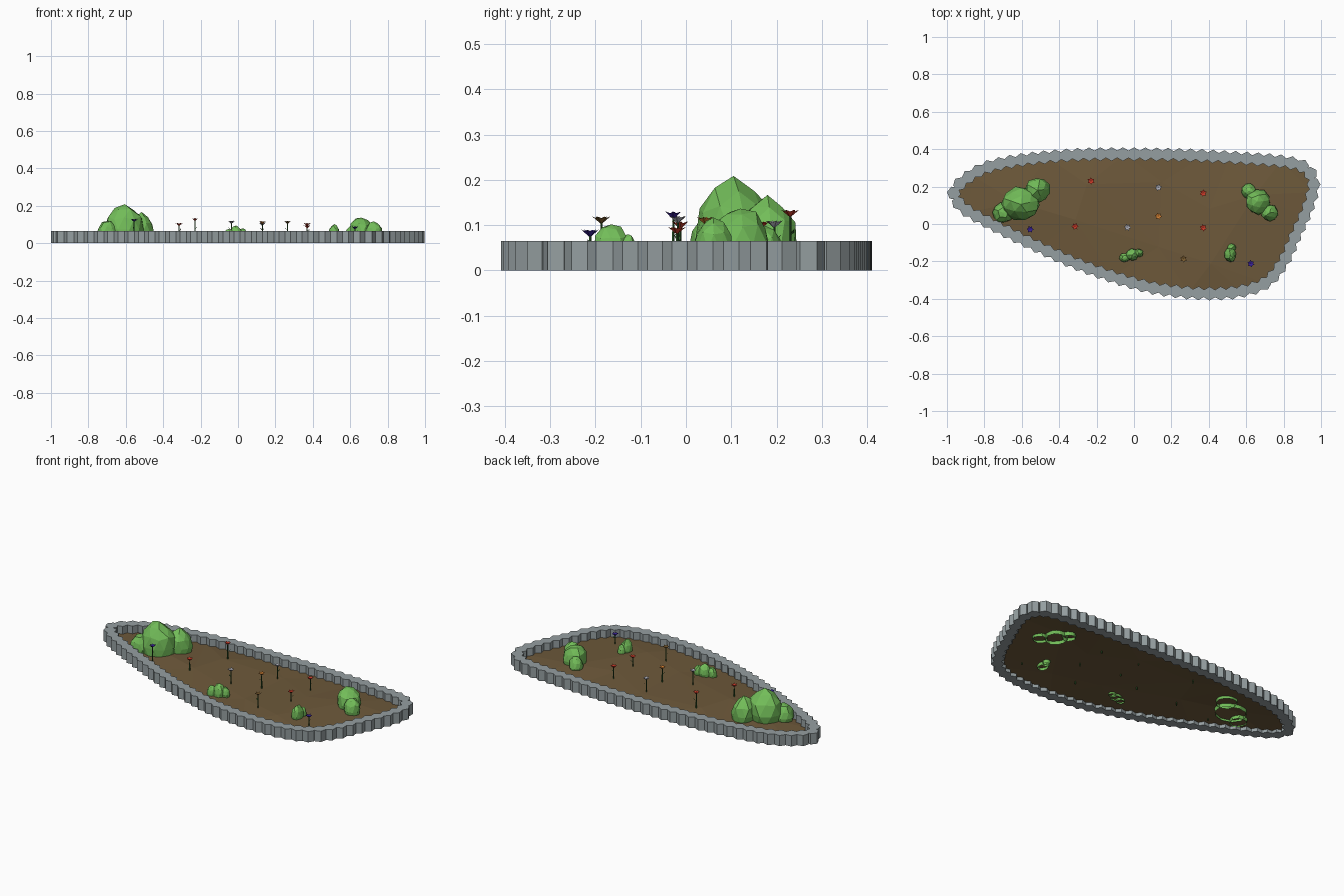
import bpy, bmesh, math, random
from mathutils import Vector, Matrix
from mathutils.geometry import delaunay_2d_cdt

if "Cube" in bpy.data.objects:
    bpy.data.objects.remove(bpy.data.objects["Cube"])

random.seed(4)


def material(name, r, g, b):
    m = bpy.data.materials.new(name)
    m.diffuse_color = (r, g, b, 1)
    m.use_nodes = True
    m.node_tree.nodes["Principled BSDF"].inputs["Base Color"].default_value = m.diffuse_color
    return m


STONE = material("stone grey", 0.30, 0.345, 0.355)
SOIL = material("soil brown", 0.155, 0.10, 0.043)
LEAF = material("bush green", 0.17, 0.51, 0.10)
STEM = material("stem green", 0.03, 0.12, 0.025)
RED = material("petal red", 0.55, 0.04, 0.02)
ORANGE = material("petal orange", 0.60, 0.20, 0.03)
PURPLE = material("petal purple", 0.04, 0.015, 0.30)
PALE = material("petal pale grey", 0.40, 0.40, 0.45)
RUST = material("petal ochre", 0.20, 0.11, 0.03)


def finish(name, bm, *mats):
    me = bpy.data.meshes.new(name)
    bm.to_mesh(me)
    bm.free()
    ob = bpy.data.objects.new(name, me)
    bpy.context.collection.objects.link(ob)
    for m in mats:
        me.materials.append(m)
    return ob


# Bed outline: centre line of the stone edging
OUTLINE = [(-.963, .165), (-.90, .24), (-.78, .305), (-.58, .345), (-.30, .37), (0, .373),
           (.30, .367), (.60, .35), (.82, .33), (.92, .295), (.96, .215), (.93, .09),
           (.86, -.07), (.80, -.20), (.71, -.31), (.57, -.36), (.40, -.372), (.20, -.357),
           (0, -.317), (-.30, -.215), (-.58, -.09), (-.78, .01), (-.91, .085)]


def smooth_loop(pts, steps=12):
    """Closed Catmull-Rom curve through the points."""
    n, out = len(pts), []
    for i in range(n):
        a, b, c, d = (Vector(pts[(i + k) % n]) for k in (-1, 0, 1, 2))
        for s in range(steps):
            t = s / steps
            out.append(.5 * (2 * b + (c - a) * t + (2 * a - 5 * b + 4 * c - d) * t * t
                             + (3 * b - a - 3 * c + d) * t ** 3))
    return out


def resample(loop, spacing):
    segs = [(loop[i], loop[(i + 1) % len(loop)]) for i in range(len(loop))]
    total = sum((b - a).length for a, b in segs)
    n = round(total / spacing)
    out, run, k = [], 0.0, 0
    for a, b in segs:
        l = (b - a).length
        while k < n and k * total / n < run + l:
            out.append((a.lerp(b, (k * total / n - run) / l), (b - a).normalized()))
            k += 1
        run += l
    return out


loop = smooth_loop(OUTLINE)

# Edging: hexagonal stones, points facing in and out
bm = bmesh.new()
for p, t in resample(loop, 0.06):
    ang = math.atan2(t.y, t.x) + math.pi / 2
    ring = [(p.x + .037 * math.cos(ang + k * math.pi / 3),
             p.y + .037 * math.sin(ang + k * math.pi / 3)) for k in range(6)]
    low = [bm.verts.new((x, y, 0)) for x, y in ring]
    top = [bm.verts.new((x, y, .065)) for x, y in ring]
    bm.faces.new(low[::-1])
    bm.faces.new(top)
    for k in range(6):
        j = (k + 1) % 6
        bm.faces.new((low[k], low[j], top[j], top[k]))
finish("stone_edging", bm, STONE)

# Soil: uneven triangulated sheet inside the edging
edge = [p for p, t in resample(loop, 0.14)]
inner = [Vector((x + random.uniform(-.06, .06), y + random.uniform(-.04, .04)))
         for x, y in ((-.6, .15), (-.3, .05), (-.2, .22), (.1, .2), (.1, -.1),
                      (.4, .1), (.45, -.18), (.68, .12))]
n = len(edge)
res = delaunay_2d_cdt(edge + inner, [], [list(range(n))], 1, 1e-5)
bm = bmesh.new()
vs = [bm.verts.new((v.x, v.y, .018 if i < n else random.uniform(.015, .04)))
      for i, v in enumerate(res[0])]
for f in res[2]:
    bm.faces.new([vs[i] for i in f])
bmesh.ops.recalc_face_normals(bm, faces=bm.faces)
if sum(f.normal.z for f in bm.faces) < 0:
    bmesh.ops.reverse_faces(bm, faces=bm.faces)
finish("soil", bm, SOIL)


# Bushes: clusters of faceted domes, open underneath (x, y, radius x, radius y, top)
def bush(name, lumps):
    whole = bmesh.new()
    for x, y, rx, ry, top in lumps:
        bm = bmesh.new()
        bmesh.ops.create_icosphere(bm, subdivisions=2, radius=1)
        base = .015 + .3 * (top - .015)
        spin = Matrix.Rotation(random.uniform(0, 6), 3, 'Z')
        for v in bm.verts:
            c = spin @ v.co * random.uniform(.9, 1.04)
            v.co = (x + c.x * rx, y + c.y * ry, base + c.z * (top - base))
        bmesh.ops.bisect_plane(bm, geom=bm.verts[:] + bm.edges[:] + bm.faces[:],
                               plane_co=(0, 0, .012), plane_no=(0, 0, 1), clear_inner=True)
        tmp = bpy.data.meshes.new("lump")
        bm.to_mesh(tmp)
        bm.free()
        whole.from_mesh(tmp)
        bpy.data.meshes.remove(tmp)
    finish(name, whole, LEAF)


bush("bush_left", [(-.605, .105, .108, .095, .205), (-.515, .18, .07, .07, .163),
                   (-.70, .06, .056, .056, .125)])
bush("bush_right", [(.66, .12, .068, .07, .145), (.615, .175, .042, .042, .10),
                    (.725, .06, .048, .046, .118)])
bush("bush_front", [(-.01, -.165, .035, .033, .096), (-.05, -.18, .03, .025, .078),
                    (.025, -.155, .026, .022, .082)])
bush("bush_front_right", [(.515, -.165, .032, .042, .105), (.522, -.128, .024, .024, .082)])


# Flowers: thin stem, one leaf, and a six-pointed cup
def flower(name, x, y, top, petal):
    bm = bmesh.new()
    bmesh.ops.create_cone(bm, cap_ends=True, segments=5, radius1=.0032, radius2=.0028,
                          depth=top - .022,
                          matrix=Matrix.Translation((x, y, (top - .012 + .01) / 2)))
    a = random.uniform(0, 6)
    z = .02 + (top - .02) * .5
    d, s = Vector((math.cos(a), math.sin(a), 0)), Vector((-math.sin(a), math.cos(a), 0))
    o = Vector((x, y, z))
    up = Vector((0, 0, 1))
    bm.faces.new([bm.verts.new(c) for c in
                  (o, o + d * .009 - s * .004 + up * .006, o + d * .016 + up * .014,
                   o + d * .009 + s * .004 + up * .006)])
    rim = []
    for k in range(12):
        r, h = (.020, top) if k % 2 == 0 else (.012, top - .004)
        b = a + k * math.pi / 6
        rim.append(bm.verts.new((x + r * math.cos(b), y + r * math.sin(b), h)))
    base = bm.verts.new((x, y, top - .017))
    heart = bm.verts.new((x, y, top - .008))
    for k in range(12):
        j = (k + 1) % 12
        bm.faces.new((rim[j], rim[k], base)).material_index = 1
        bm.faces.new((rim[k], rim[j], heart)).material_index = 1
    finish(name, bm, STEM, petal)


BLOOMS = [(-.23, .23, .134, RED), (.13, .195, .11, PALE), (.37, .165, .108, RED),
          (.13, .042, .118, ORANGE), (-.315, -.013, .108, RED), (-.035, -.018, .12, PALE),
          (.37, -.02, .096, RED), (-.555, -.028, .13, PURPLE), (.265, -.187, .119, RUST),
          (.625, -.212, .09, PURPLE)]
for i, (x, y, top, petal) in enumerate(BLOOMS):
    flower(f"flower_{i + 1}", x, y, top, petal)
